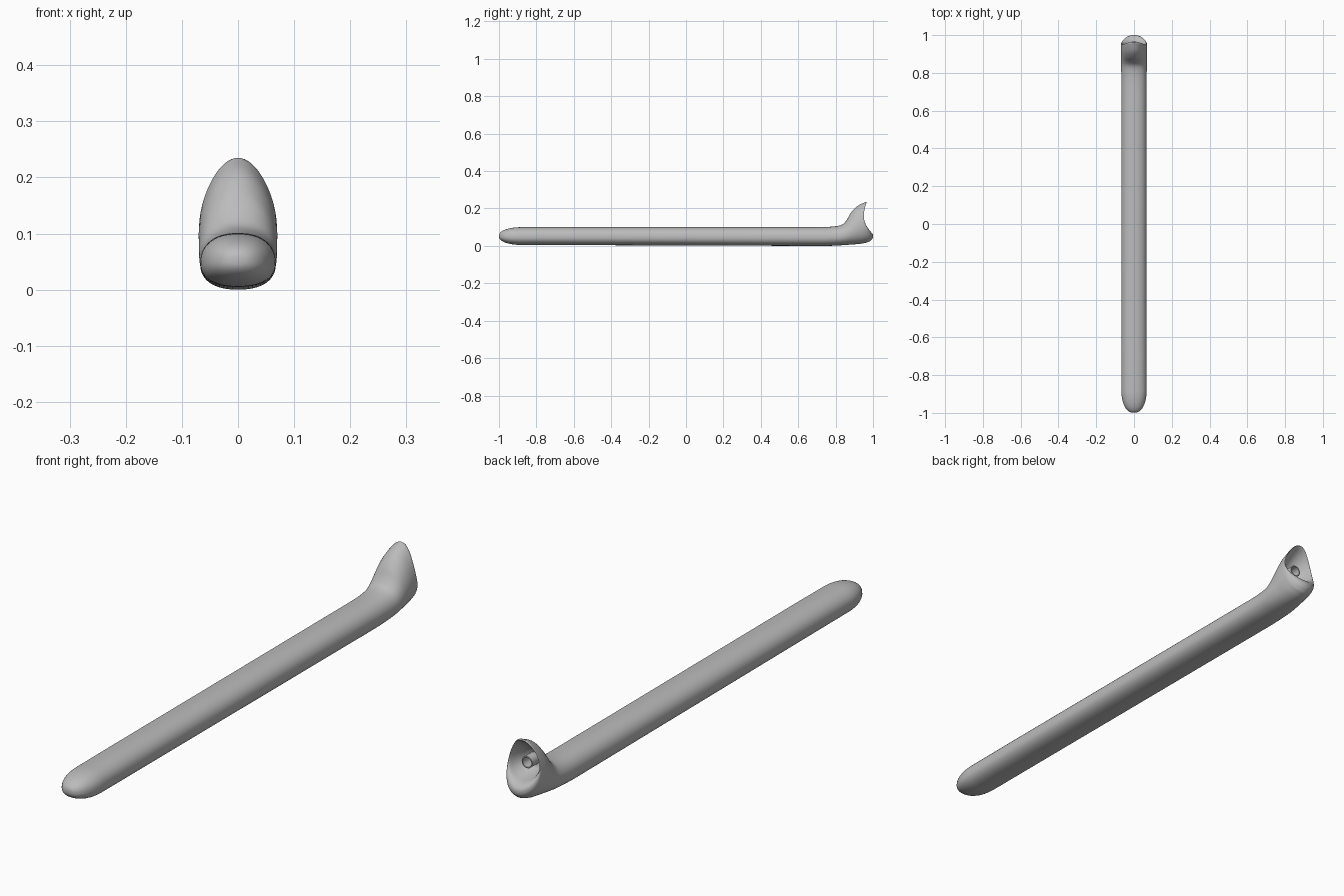
import bpy, bmesh, math
from mathutils import Vector

if "Cube" in bpy.data.objects:
    bpy.data.objects.remove(bpy.data.objects["Cube"])

SIDES = 56

grey = bpy.data.materials.new("plain_grey")
grey.use_nodes = True
colour = (0.5, 0.5, 0.5, 1)
grey.diffuse_color = colour
grey.node_tree.nodes["Principled BSDF"].inputs["Base Color"].default_value = colour


def egg_ring(top, low, width, taper, power=2.0, dip=0.0, lip=1.0):
    """Egg-shaped ring between a top and a low point, both given as (y, z)."""
    pts = []
    for i in range(SIDES):
        a = 2 * math.pi * i / SIDES
        c, s = math.cos(a), math.sin(a)
        c = math.copysign(abs(c) ** (2 / power), c)
        s = math.copysign(abs(s) ** (2 / power), s)
        down = ((1 - c) / 2) ** lip
        y = top[0] + (low[0] - top[0]) * down - dip * s * s
        z = (top[1] + low[1]) / 2 + (top[1] - low[1]) / 2 * c
        pts.append(Vector((width * s * (1 - taper * c), y, z)))
    return pts


def smooth_rows(rows, steps=4):
    """Catmull-Rom blend between the given parameter rows."""
    out = []
    for i in range(len(rows) - 1):
        quad = [rows[max(0, min(len(rows) - 1, i + k))] for k in (-1, 0, 1, 2)]
        for j in range(steps):
            t = j / steps
            out.append([0.5 * (2 * b + (c - a) * t + (2 * a - 5 * b + 4 * c - d) * t * t
                               + (3 * b - a - 3 * c + d) * t ** 3)
                        for a, b, c, d in zip(*quad)])
    return out + [rows[-1]]


def loft(name, rings, closed=False):
    bm = bmesh.new()
    loops = [[bm.verts.new(p) for p in r] for r in rings]
    pairs = list(zip(loops, loops[1:]))
    if closed:
        pairs.append((loops[-1], loops[0]))
    for lo, hi in pairs:
        n = len(lo)
        for i in range(n):
            bm.faces.new((lo[i], lo[(i + 1) % n], hi[(i + 1) % n], hi[i]))
    if not closed:
        bm.faces.new(loops[0])
        bm.faces.new(loops[-1])
    bmesh.ops.recalc_face_normals(bm, faces=bm.faces)
    mesh = bpy.data.meshes.new(name)
    bm.to_mesh(mesh)
    bm.free()
    mesh.materials.append(grey)
    obj = bpy.data.objects.new(name, mesh)
    bpy.context.collection.objects.link(obj)
    bpy.ops.object.select_all(action='DESELECT')
    obj.select_set(True)
    bpy.context.view_layer.objects.active = obj
    bpy.ops.object.shade_smooth_by_angle(angle=math.radians(50))
    return obj


rings = []

# Rounded nose
for i in range(1, 15):
    a = math.pi / 2 * i / 14
    y = -1 + 0.12 * (1 - math.cos(a))
    f = math.sin(a) ** 0.85
    rings.append(egg_ring((y, 0.052 + 0.048 * f), (y, 0.052 - 0.047 * f), 0.067 * f, 0.06, 2.3))

# Long straight handle
for i in range(1, 9):
    y = -0.88 + 1.56 * i / 8
    rings.append(egg_ring((y, 0.101), (y, 0.005 - 0.005 * i / 8), 0.067, 0.06, 2.3))

# Flared hood, outside: top y, top z, low y, low z, width, taper, power, dip, lip
outside = [
    (0.74, 0.101, 0.74, 0.000, 0.067, 0.06, 2.3, 0, 1),
    (0.79, 0.104, 0.79, 0.001, 0.067, 0.06, 2.25, 0, 1),
    (0.835, 0.114, 0.84, 0.004, 0.068, 0.08, 2.2, 0, 1),
    (0.86, 0.140, 0.88, 0.007, 0.069, 0.11, 2.1, 0, 1.2),
    (0.88, 0.175, 0.92, 0.010, 0.069, 0.15, 2, 0, 1.5),
    (0.915, 0.212, 0.955, 0.015, 0.069, 0.18, 2, 0.005, 2),
    (0.962, 0.235, 0.982, 0.024, 0.068, 0.20, 2, 0.018, 2.5),
]
# Lip and hollow inside of the hood
inside = [
    (0.962, 0.235, 0.982, 0.024, 0.068, 0.20, 2, 0.018, 2.5),
    (0.966, 0.232, 0.998, 0.040, 0.066, 0.20, 2, 0.019, 2.5),
    (0.963, 0.228, 0.999, 0.062, 0.063, 0.19, 2, 0.018, 2.5),
    (0.957, 0.223, 0.980, 0.078, 0.060, 0.17, 2, 0.016, 2.2),
    (0.940, 0.212, 0.945, 0.086, 0.055, 0.15, 2, 0.008, 1.5),
    (0.915, 0.192, 0.915, 0.094, 0.046, 0.12, 2, 0, 1),
    (0.897, 0.170, 0.895, 0.104, 0.032, 0.08, 2, 0, 1),
    (0.890, 0.150, 0.890, 0.120, 0.014, 0.03, 2, 0, 1),
]
for row in smooth_rows(outside) + smooth_rows(inside)[1:]:
    rings.append(egg_ring(row[:2], row[2:4], *row[4:]))
loft("handle_with_hood", rings)


# Hollow socket tube inside the hood
def circle(radius, y, z=0.138, n=32):
    return [Vector((radius * math.cos(2 * math.pi * i / n), y,
                    z + radius * math.sin(2 * math.pi * i / n))) for i in range(n)]


loft("socket_tube", [circle(0.022, 0.885), circle(0.022, 0.936), circle(0.018, 0.936),
                     circle(0.018, 0.885)], closed=True)
